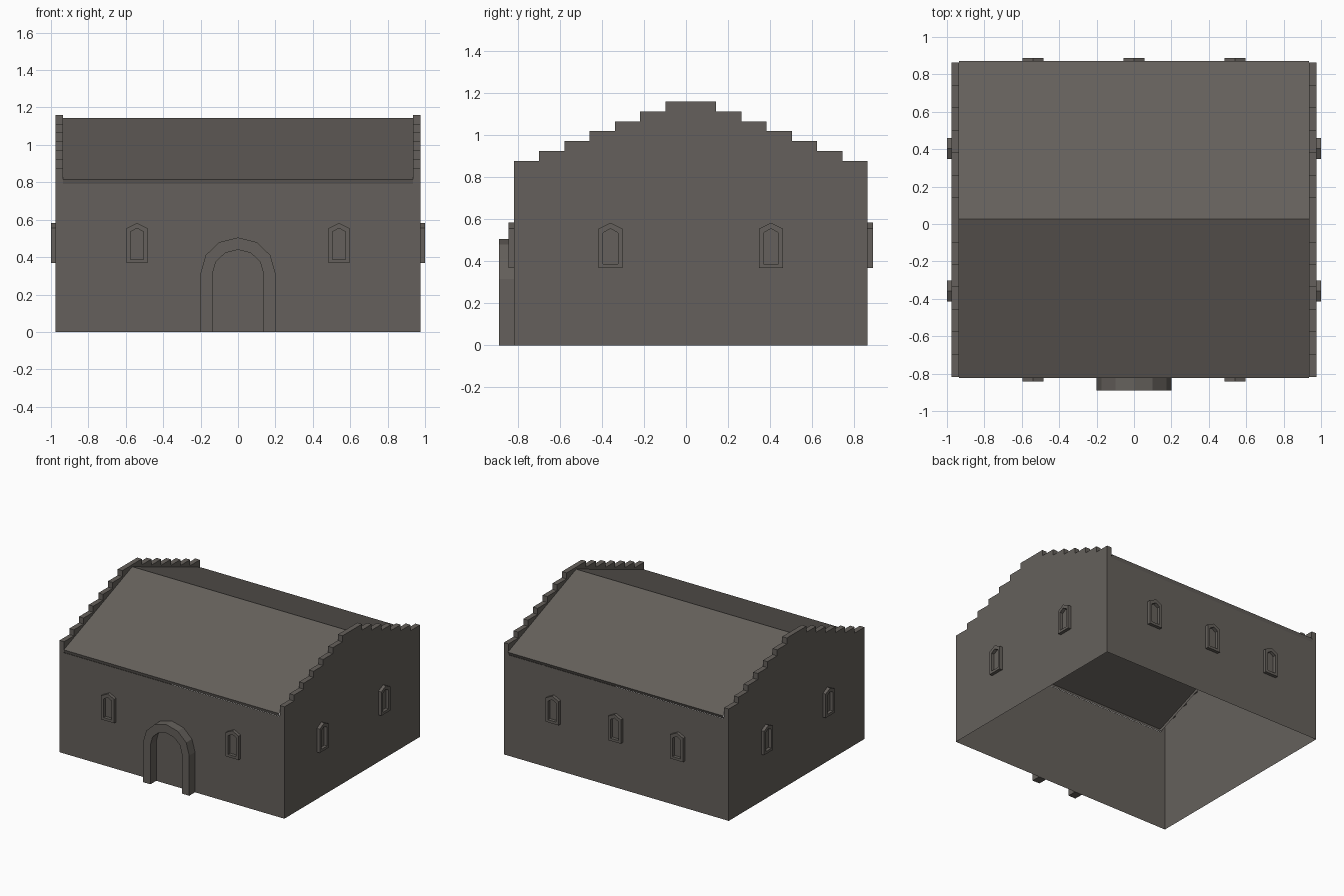
import bpy, bmesh, math

if "Cube" in bpy.data.objects:
    bpy.data.objects.remove(bpy.data.objects["Cube"])

W = 0.975            # outer half width of the building
IN = 0.935           # inner face of the stepped gables
Y0, Y1 = -0.818, 0.863
YC = (Y0 + Y1) / 2
HALF = (Y1 - Y0) / 2
EAVE = 0.79

stone = bpy.data.materials.new("dark stone grey")
stone.diffuse_color = (0.130, 0.118, 0.106, 1)
stone.use_nodes = True
stone.node_tree.nodes["Principled BSDF"].inputs["Base Color"].default_value = stone.diffuse_color


def finish(name, bm, loc=(0, 0, 0), turn=0):
    bmesh.ops.remove_doubles(bm, verts=bm.verts, dist=1e-5)
    bmesh.ops.recalc_face_normals(bm, faces=bm.faces)
    me = bpy.data.meshes.new(name)
    bm.to_mesh(me)
    bm.free()
    me.materials.append(stone)
    ob = bpy.data.objects.new(name, me)
    ob.location = loc
    ob.rotation_euler[2] = turn
    bpy.context.collection.objects.link(ob)
    return ob


def face(bm, pts):
    return bm.faces.new([bm.verts.new(p) for p in pts])


# stepped gable outline, from the front eave over the top to the back eave
half_steps = []
for i in range(7):
    d = HALF - 0.12 * i
    z = 0.877 + 0.047 * i
    if i:
        half_steps.append((d, z - 0.047))
    half_steps.append((d, z))
steps = [(YC - d, z) for d, z in half_steps] + [(YC + d, z) for d, z in reversed(half_steps)]
outline = [(Y0, EAVE)] + steps + [(Y1, EAVE)]

# walls: open-bottomed thin shell with stepped gable tops
bm = bmesh.new()
for y in (Y0, Y1):
    face(bm, [(-W, y, 0), (W, y, 0), (W, y, EAVE), (-W, y, EAVE)])
for s in (-1, 1):
    face(bm, [(s * W, Y0, 0)] + [(s * W, y, z) for y, z in outline] + [(s * W, Y1, 0)])
    for (ya, za), (yb, zb) in zip(outline, outline[1:]):
        face(bm, [(s * W, ya, za), (s * W, yb, zb), (s * IN, yb, zb), (s * IN, ya, za)])
    # inner gable face, ending just under the roof slope
    face(bm, [(s * IN, y, z) for y, z in outline] + [(s * IN, YC, 1.12)])
finish("walls", bm)

# roof: two slopes with a small turned-down eave
prof = [(Y0 + 0.002, EAVE), (Y0 - 0.005, 0.815), (YC + 0.003, 1.143),
        (Y1 + 0.009, 0.815), (Y1 - 0.002, EAVE)]
bm = bmesh.new()
for (ya, za), (yb, zb) in zip(prof, prof[1:]):
    face(bm, [(-IN, ya, za), (IN, ya, za), (IN, yb, zb), (-IN, yb, zb)])
finish("roof", bm)


def frame(name, outer, inner, depth, loc, turn, closed):
    """Raised border between two outlines, standing out toward local -y."""
    bm = bmesh.new()
    n = len(outer)
    for i in range(n if closed else n - 1):
        a, b, c, d = outer[i], outer[(i + 1) % n], inner[(i + 1) % n], inner[i]
        face(bm, [(p[0], -depth, p[1]) for p in (a, b, c, d)])
        for p, q in ((a, b), (c, d)):
            face(bm, [(p[0], 0, p[1]), (q[0], 0, q[1]), (q[0], -depth, q[1]), (p[0], -depth, p[1])])
    if not closed:
        for k in (0, -1):
            p, q = outer[k], inner[k]
            face(bm, [(p[0], 0, p[1]), (q[0], 0, q[1]), (q[0], -depth, q[1]), (p[0], -depth, p[1])])
    return finish(name, bm, loc, turn)


# pointed window frames on all four sides
def pointed(w, z0, z1, z2):
    return [(-w, z0), (w, z0), (w, z1), (0, z2), (-w, z1)]


w_out = pointed(0.056, 0.368, 0.555, 0.583)
w_in = pointed(0.035, 0.388, 0.535, 0.555)
spots = [("front", (x, Y0, 0), 0) for x in (-0.54, 0.54)]
spots += [("back", (x, Y1, 0), math.pi) for x in (-0.54, 0, 0.54)]
for y in (-0.359, 0.404):
    spots += [("right", (W, y, 0), math.pi / 2), ("left", (-W, y, 0), -math.pi / 2)]
for side, loc, turn in spots:
    frame(side + "_window_frame", w_out, w_in, 0.025, loc, turn, True)


# round-arched doorway surround
def arch(r, rz, z):
    top = [(-r * math.cos(math.pi * i / 6), z + rz * math.sin(math.pi * i / 6)) for i in range(7)]
    return [(-r, 0)] + top + [(r, 0)]


frame("door_arch", arch(0.2, 0.19, 0.315), arch(0.136, 0.126, 0.313), 0.072, (0, Y0, 0), 0, False)
